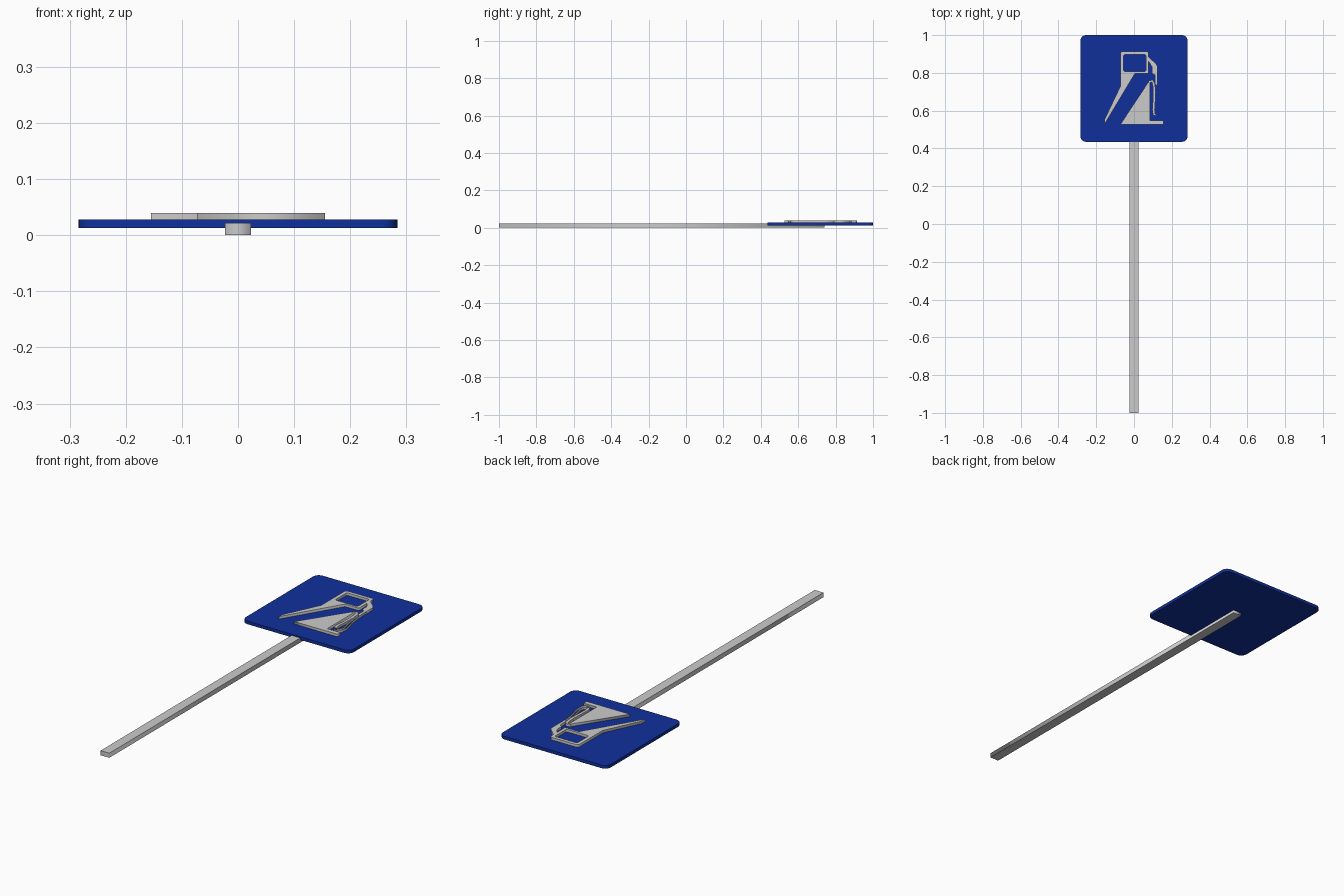
import bpy, bmesh
from math import cos, sin, pi
from mathutils import Vector

if "Cube" in bpy.data.objects:
    bpy.data.objects.remove(bpy.data.objects["Cube"])


def material(name, rgb):
    m = bpy.data.materials.new(name)
    m.diffuse_color = (*rgb, 1)
    m.use_nodes = True
    m.node_tree.nodes["Principled BSDF"].inputs["Base Color"].default_value = m.diffuse_color
    return m


def slab(name, loops, z0, z1, mat=None):
    """Flat outline (further loops are holes) given thickness from z0 to z1."""
    cu = bpy.data.curves.new(name, 'CURVE')
    cu.dimensions = '2D'
    cu.fill_mode = 'BOTH'
    cu.extrude = (z1 - z0) / 2
    for pts in loops:
        s = cu.splines.new('POLY')
        s.points.add(len(pts) - 1)
        for p, (x, y) in zip(s.points, pts):
            p.co = (x, y, 0, 1)
        s.use_cyclic_u = True
    tmp = bpy.data.objects.new(name + "_outline", cu)
    bpy.context.collection.objects.link(tmp)
    me = bpy.data.meshes.new_from_object(tmp.evaluated_get(bpy.context.evaluated_depsgraph_get()))
    bpy.data.objects.remove(tmp)
    bm = bmesh.new()
    bm.from_mesh(me)
    bmesh.ops.remove_doubles(bm, verts=bm.verts, dist=1e-5)
    bmesh.ops.recalc_face_normals(bm, faces=bm.faces)
    bmesh.ops.translate(bm, verts=bm.verts, vec=(0, 0, (z0 + z1) / 2))
    bm.to_mesh(me)
    bm.free()
    me.name = name
    me.materials.clear()
    if mat:
        me.materials.append(mat)
    ob = bpy.data.objects.new(name, me)
    bpy.context.collection.objects.link(ob)
    return ob


def rect(x0, x1, y0, y1):
    return [(x0, y0), (x1, y0), (x1, y1), (x0, y1)]


def rounded(x0, x1, y0, y1, r, n=6):
    corners = [(x1 - r, y1 - r), (x0 + r, y1 - r), (x0 + r, y0 + r), (x1 - r, y0 + r)]
    return [(cx + r * cos((q + i / n) * pi / 2), cy + r * sin((q + i / n) * pi / 2))
            for q, (cx, cy) in enumerate(corners) for i in range(n + 1)]


def ribbon(path, w):
    """Outline of a strip of width w along a path."""
    pts = [Vector(p) for p in path]
    left, right = [], []
    for i, p in enumerate(pts):
        t = (pts[min(i + 1, len(pts) - 1)] - pts[max(i - 1, 0)]).normalized()
        n = Vector((-t.y, t.x)) * w / 2
        left.append(tuple(p + n))
        right.append(tuple(p - n))
    return left + right[::-1]


blue = material("sign_blue", (0.005, 0.03, 0.33))
light = material("symbol_grey", (0.7, 0.69, 0.67))

# post and sign plate
slab("post", [rect(-0.023, 0.023, -1, 0.74)], 0, 0.022)
slab("sign_plate", [rounded(-0.284, 0.284, 0.435, 1.0, 0.03)], 0.013, 0.028, blue)

# raised fuel pump symbol
Z = (0.027, 0.04)
head = [(-0.155, 0.53), (-0.155, 0.555), (-0.072, 0.73), (-0.072, 0.905), (-0.064, 0.913),
        (0.07, 0.913), (0.078, 0.905), (0.078, 0.797), (0.005, 0.797)]
slab("pump_head", [head, rounded(-0.055, 0.063, 0.808, 0.897, 0.008, 3)], *Z, light)
slab("pump_base", [[(-0.073, 0.526), (0.155, 0.526), (0.155, 0.548), (0.086, 0.548),
                    (0.086, 0.757), (0.075, 0.75)]], *Z, light)

# nozzle and looped hose
slab("nozzle", [[(0.078, 0.885), (0.095, 0.868), (0.116, 0.85), (0.124, 0.835), (0.124, 0.79),
                 (0.109, 0.79), (0.096, 0.797), (0.096, 0.83), (0.078, 0.86)]], *Z, light)
hose = [(0.117, 0.80), (0.118, 0.73), (0.124, 0.68), (0.136, 0.63), (0.142, 0.60),
        (0.138, 0.575), (0.122, 0.565), (0.107, 0.578), (0.103, 0.605), (0.107, 0.66),
        (0.108, 0.70), (0.105, 0.74), (0.097, 0.757), (0.078, 0.752)]
slab("hose", [ribbon(hose, 0.013)], *Z, light)
